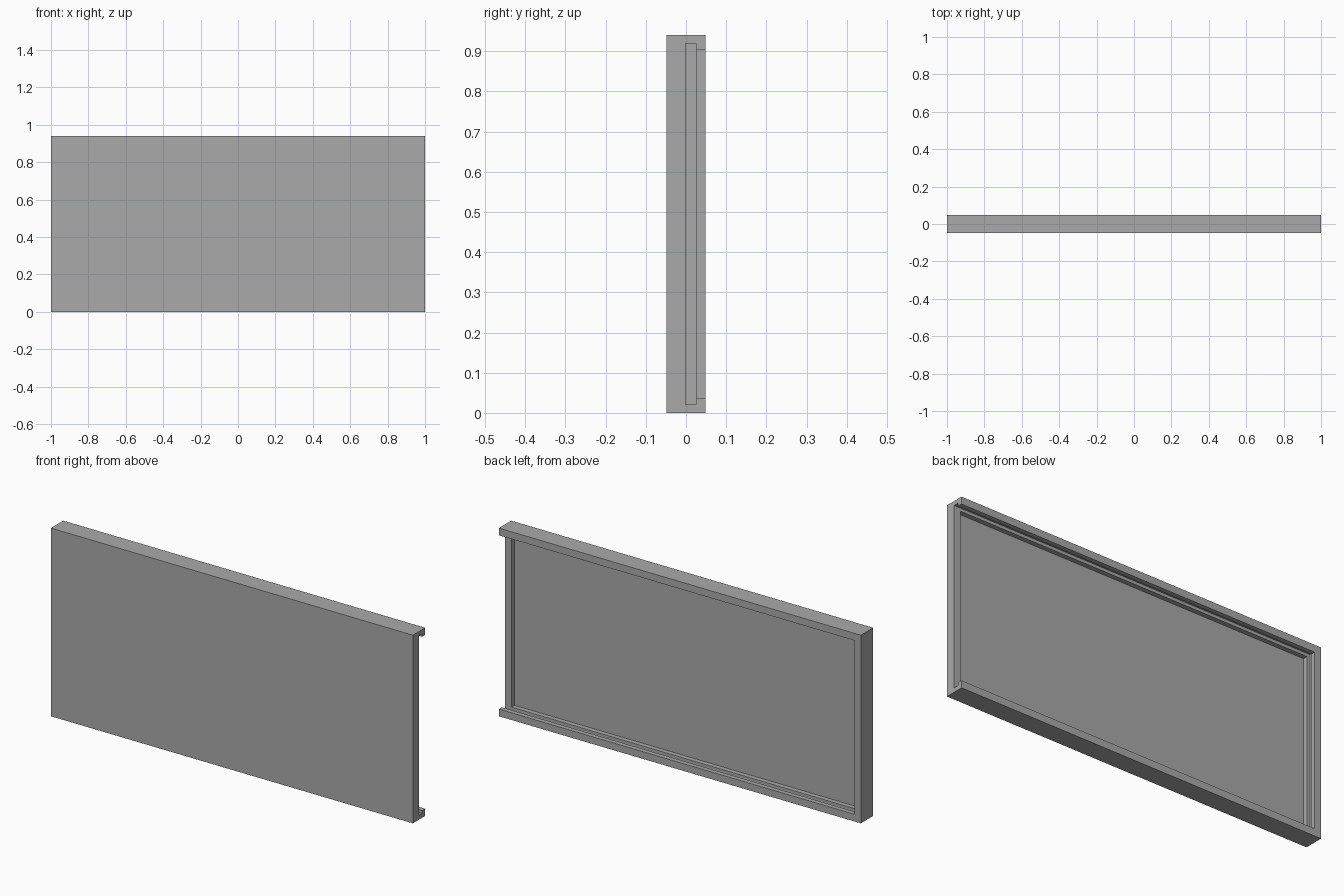
import bpy

if "Cube" in bpy.data.objects:
    bpy.data.objects.remove(bpy.data.objects["Cube"], do_unlink=True)

# Overall size and wall thicknesses
W, D, H = 2.0, 0.097, 0.94
BACK = D / 2
RIM = 0.036          # width of the rim around the opening
GROOVE = 0.021       # wall left outside the groove
LEDGE, LIP, FLOOR = -0.001, 0.025, -0.025   # depths along y
OVER = 0.1           # how far cutters run past the body


def box(name, x, y, z):
    """Box spanning the given (low, high) ranges."""
    bpy.ops.mesh.primitive_cube_add(size=1)
    ob = bpy.context.object
    ob.name = name
    spans = (x, y, z)
    for v in ob.data.vertices:
        v.co = [hi if c > 0 else lo for c, (lo, hi) in zip(v.co, spans)]
    return ob


grey = bpy.data.materials.new("plain_grey")
grey.use_nodes = True
colour = (0.4, 0.4, 0.4, 1)
grey.diffuse_color = colour
grey.node_tree.nodes["Principled BSDF"].inputs["Base Color"].default_value = colour

tray = box("sliding_lid_tray", (-W / 2, W / 2), (-BACK, BACK), (0, H))
tray.data.materials.append(grey)

left, right = -W / 2, W / 2
cutters = [
    # groove for a sliding panel, open at the +x end
    box("groove_cutter", (left + GROOVE, right + OVER), (LEDGE, LIP), (GROOVE, H - GROOVE)),
    # opening between the lips, open at the +x end
    box("opening_cutter", (left + RIM, right + OVER), (LEDGE + 0.01, BACK + OVER), (RIM, H - RIM)),
    # shallow closed pocket in the front panel
    box("pocket_cutter", (left + RIM, right - RIM), (FLOOR, LEDGE + 0.01), (RIM, H - RIM)),
]
for cutter in cutters:
    cutter.hide_render = True
    bpy.context.view_layer.objects.active = tray
    mod = tray.modifiers.new("cut", "BOOLEAN")
    mod.operation = "DIFFERENCE"
    mod.solver = "EXACT"
    mod.object = cutter
    bpy.ops.object.modifier_apply(modifier=mod.name)
    bpy.data.objects.remove(cutter, do_unlink=True)
